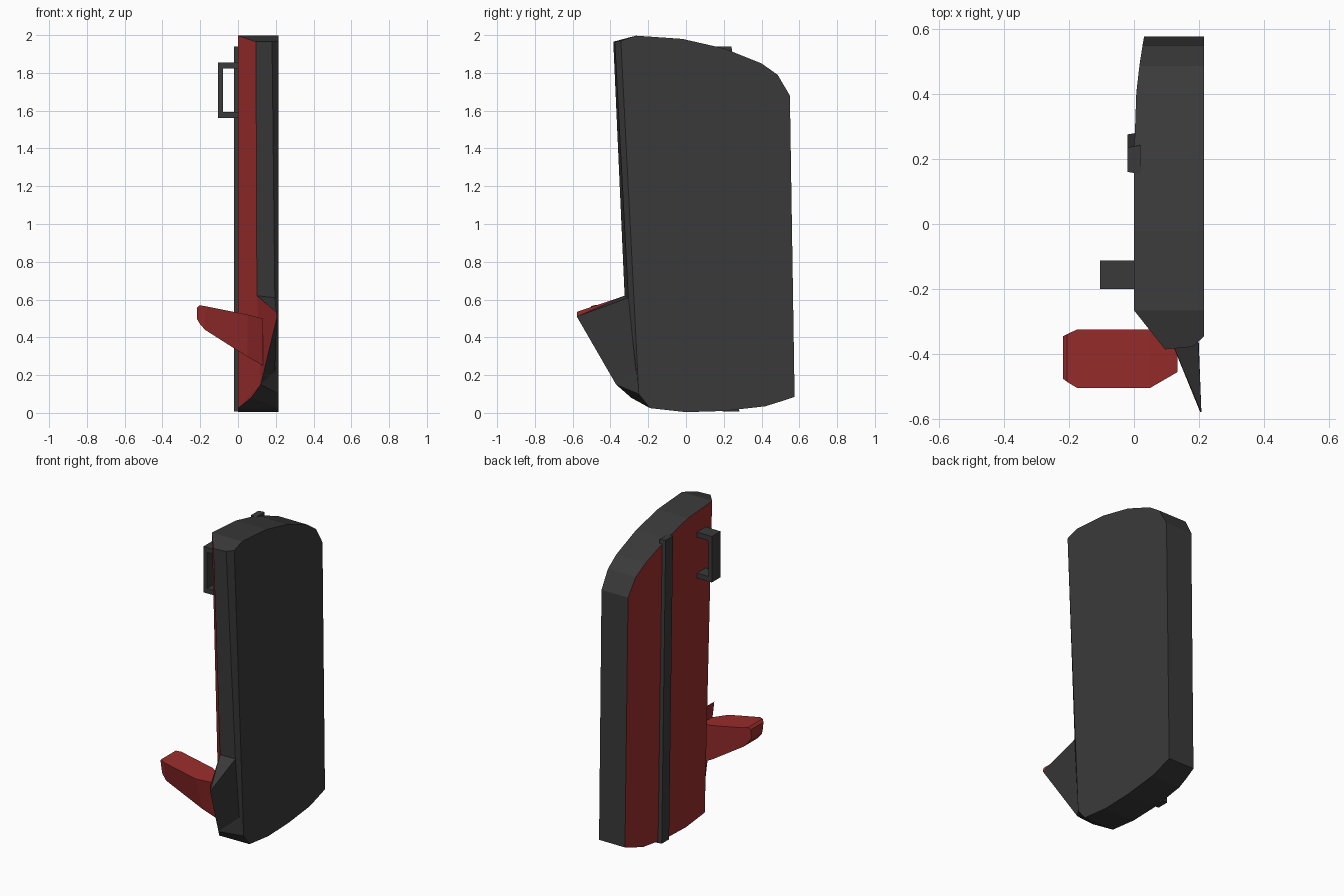
import bpy, bmesh

cube = bpy.data.objects.get("Cube")
if cube:
    bpy.data.objects.remove(cube, do_unlink=True)


def material(name, rgb):
    m = bpy.data.materials.new(name)
    m.use_nodes = True
    m.diffuse_color = (*rgb, 1)
    b = next(n for n in m.node_tree.nodes if n.type == 'BSDF_PRINCIPLED')
    b.inputs["Base Color"].default_value = (*rgb, 1)
    b.inputs["Roughness"].default_value = 0.7
    return m


DARK, RED = 0, 1
mats = [material("dark grey", (0.042, 0.042, 0.042)),
        material("deep red", (0.33, 0.026, 0.026))]


def build(name, faces):
    """Make an object from (material index, corner points) pairs."""
    bm = bmesh.new()
    for mat, pts in faces:
        f = bm.faces.new([bm.verts.new(p) for p in pts])
        f.material_index = mat
    bmesh.ops.remove_doubles(bm, verts=bm.verts, dist=0.0005)
    bmesh.ops.recalc_face_normals(bm, faces=bm.faces)
    me = bpy.data.meshes.new(name)
    bm.to_mesh(me)
    bm.free()
    for m in mats:
        me.materials.append(m)
    ob = bpy.data.objects.new(name, me)
    bpy.context.collection.objects.link(ob)
    return ob


def loft(sections, mat):
    """Skin a row of equal-sized cross-sections and cap both ends."""
    n = len(sections[0])
    out = [(mat, sections[0]), (mat, sections[-1])]
    for a, b in zip(sections, sections[1:]):
        out += [(mat, [a[i], a[(i + 1) % n], b[(i + 1) % n], b[i]]) for i in range(n)]
    return out


# Panel: matching upper and lower outline points (y, z), front to back
XO = 0.215
upper = [(-0.265, 1.997), (-0.02, 1.98), (0.2, 1.93), (0.4, 1.85), (0.485, 1.79), (0.55, 1.68)]
lower = [(-0.19, 0.025), (0.0, 0.004), (0.2, 0.01), (0.42, 0.035), (0.5, 0.06), (0.575, 0.085)]


def inner(p):
    # the inner side bows outward towards the back
    return (0.03 * (max(0, p[0] - 0.24) / 0.33) ** 2, *p)


def outer(p):
    return (XO, *p)


faces = []
for i in range(len(upper) - 1):
    u, v, a, b = upper[i], upper[i + 1], lower[i], lower[i + 1]
    faces += [(RED, [inner(u), inner(v), inner(b), inner(a)]),
              (DARK, [outer(u), outer(v), outer(b), outer(a)]),
              (DARK, [inner(u), inner(v), outer(v), outer(u)]),
              (DARK, [inner(a), inner(b), outer(b), outer(a)])]
faces.append((DARK, [inner(upper[-1]), outer(upper[-1]), outer(lower[-1]), inner(lower[-1])]))

# Front edge: red bevel, dark nose and the flared fin near the bottom
i_top, i_bot = inner(upper[0]), inner(lower[0])
o_top, o_bot = outer(upper[0]), outer(lower[0])
e_top, e_bot = (XO, -0.345, 1.97), (XO, -0.25, 0.1)
m_top, m_fin = (0.095, -0.385, 1.965), (0.1, -0.325, 0.62)
m_low, m_bot = (0.12, -0.37, 0.15), (0.07, -0.29, 0.08)
n_top, n_fin, n_low = (0.18, -0.377, 1.966), (0.195, -0.305, 0.61), (0.195, -0.265, 0.22)
tip, tip_low = (0.203, -0.577, 0.535), (0.207, -0.578, 0.51)
faces += [
    (RED, [i_top, i_bot, m_fin, m_top]),
    (RED, [i_bot, m_low, m_fin]),
    (RED, [i_bot, m_bot, m_low]),
    (RED, [m_fin, m_low, tip]),
    (RED, [m_fin, tip, tip_low]),
    (RED, [tip, m_low, tip_low]),
    (DARK, [m_fin, tip_low, n_fin]),
    (DARK, [tip_low, m_low, n_low, n_fin]),
    (DARK, [m_top, m_fin, n_fin, n_top]),
    (DARK, [n_top, n_fin, n_low, e_bot, e_top]),
    (DARK, [e_top, e_bot, o_bot, o_top]),
    (DARK, [m_low, e_bot, n_low]),
    (DARK, [m_low, m_bot, o_bot, e_bot]),
    (DARK, [m_bot, i_bot, o_bot]),
    (DARK, [i_top, m_top, n_top, e_top, o_top]),
]
build("panel", faces)

# Raised rib down the inner side, leaning with the back edge
rib = []
for y0, y1, z in ((0.2, 0.275, 0.008), (0.16, 0.235, 1.94)):
    rib.append([(0.02, y0 - 0.007, z), (-0.02, y0, z), (-0.02, y1, z), (0.02, y1 + 0.007, z)])
build("inner_rib", loft(rib, DARK))

# Grab handle: a square bracket profile given depth along y
bracket = [(0.01, 1.56), (-0.105, 1.56), (-0.105, 1.855), (0.01, 1.855),
           (0.01, 1.822), (-0.08, 1.822), (-0.08, 1.592), (0.01, 1.592)]
build("grab_handle", loft([[(x, y, z) for x, z in bracket] for y in (-0.2, -0.112)], DARK))

# Foot peg: x, top front y, top back y, bottom front y, bottom back y, bottom z, top z
peg = [(-0.218, -0.475, -0.345, -0.465, -0.355, 0.50, 0.555),
       (-0.205, -0.485, -0.338, -0.475, -0.345, 0.475, 0.57),
       (-0.175, -0.503, -0.324, -0.48, -0.335, 0.44, 0.565),
       (0.05, -0.503, -0.324, -0.43, -0.335, 0.297, 0.52),
       (0.133, -0.455, -0.36, -0.405, -0.36, 0.25, 0.50)]
build("foot_peg", loft([[(x, a, t), (x, b, t), (x, d, z), (x, c, z)]
                        for x, a, b, c, d, z, t in peg], RED))
